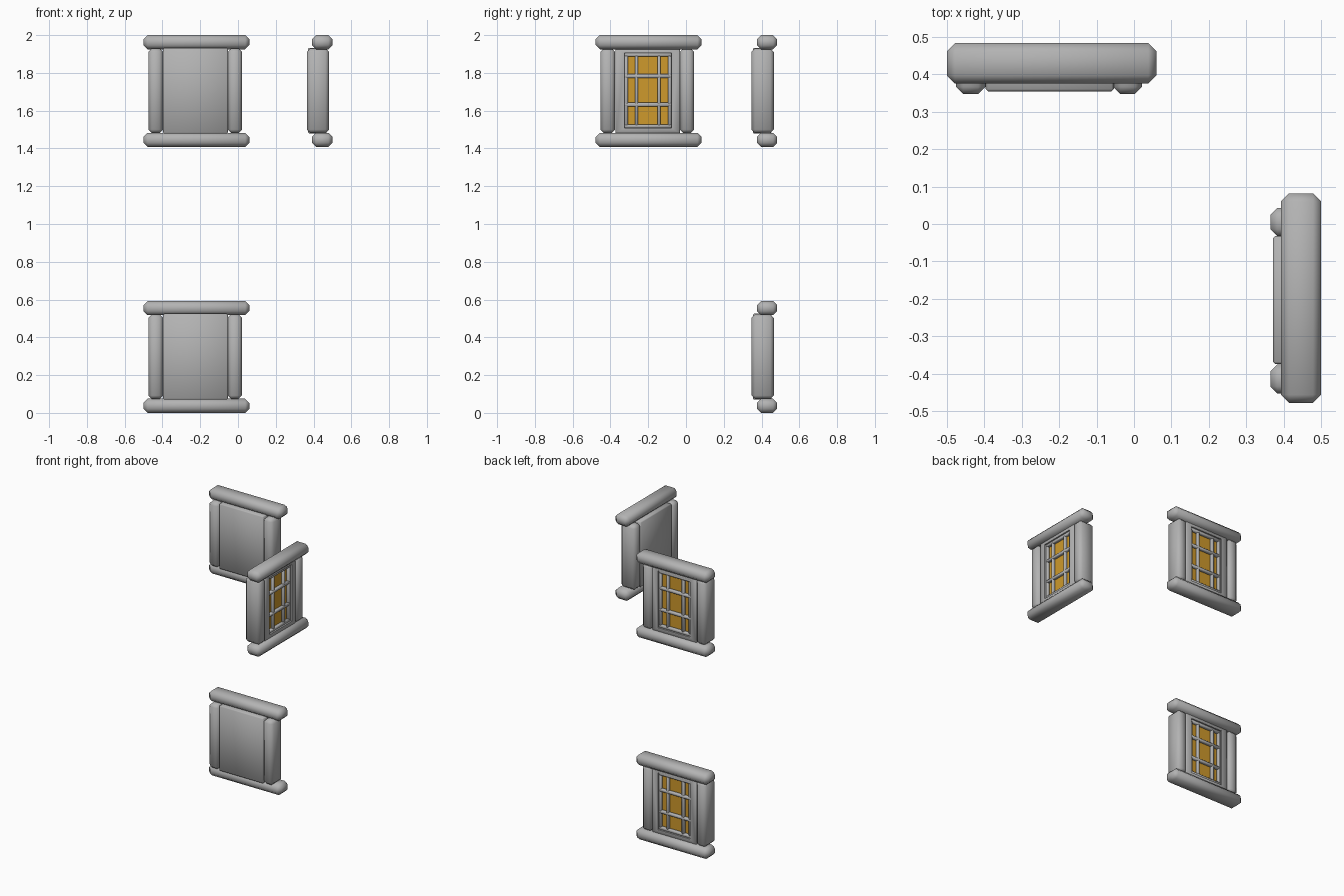
import bpy, bmesh, math
from mathutils import Matrix

if "Cube" in bpy.data.objects:
    bpy.data.objects.remove(bpy.data.objects["Cube"], do_unlink=True)


def material(name, rgb):
    mat = bpy.data.materials.new(name)
    mat.use_nodes = True
    color = (*rgb, 1)
    mat.diffuse_color = color
    bsdf = next(n for n in mat.node_tree.nodes if n.type == 'BSDF_PRINCIPLED')
    bsdf.inputs["Base Color"].default_value = color
    return mat


STONE = material("grey stone", (0.45, 0.45, 0.45))
GLASS = material("amber glass", (0.62, 0.32, 0.025))


def add_box(bm, u, d, z):
    """Box from (min, max) ranges along width, depth and height."""
    ranges = (u, d, z)
    verts = bmesh.ops.create_cube(bm, size=1)["verts"]
    for v in verts:
        v.co = [r[0] if c < 0 else r[1] for c, r in zip(v.co, ranges)]
    return verts


def finish(bm, name, place, mat, bevel=0):
    """Chamfer the corners, place the part and make an object of it."""
    if bevel:
        edges = [e for e in bm.edges if e.calc_face_angle(0) > 0.5]
        bmesh.ops.bevel(bm, geom=edges, offset=bevel, segments=1,
                        profile=0.5, affect='EDGES', clamp_overlap=True)
    bm.transform(place)
    bmesh.ops.recalc_face_normals(bm, faces=bm.faces[:])
    mesh = bpy.data.meshes.new(name)
    bm.to_mesh(mesh)
    bm.free()
    mesh.materials.append(mat)
    for p in mesh.polygons:
        p.use_smooth = True
    mesh.set_sharp_from_angle(angle=math.radians(60))
    bpy.context.collection.objects.link(bpy.data.objects.new(name, mesh))


def box_part(name, place, mat, bevel, u, d, z):
    bm = bmesh.new()
    add_box(bm, u, d, z)
    finish(bm, name, place, mat, bevel)


# Window opening: width and height ranges, and recess floor depth
OPEN_U, OPEN_Z, FLOOR = (-0.127, 0.121), (0.10, 0.497), 0.422


def wall_panel(name, place):
    """Flat wall panel with a recessed opening on its outer side."""
    bm = bmesh.new()
    add_box(bm, (-0.176, 0.166), (0.354, 0.452), (0.07, 0.525))
    outer = max(bm.faces, key=lambda f: f.calc_center_median().y)
    bmesh.ops.inset_region(bm, faces=[outer], thickness=0.02)
    mid = outer.calc_center_median()
    for v in outer.verts:
        v.co.x = OPEN_U[v.co.x > mid.x]
        v.co.z = OPEN_Z[v.co.z > mid.z]
    bmesh.ops.inset_region(bm, faces=[outer], thickness=0.001)
    for v in outer.verts:
        v.co.y = FLOOR
    finish(bm, name, place, STONE, 0.006)


def window_block(prefix, place):
    # Sill and lintel beams
    for part, z in (("sill", (0, 0.075)), ("lintel", (0.517, 0.592))):
        box_part(f"{prefix}_{part}", place, STONE, 0.022,
                 (-0.28, 0.28), (0.375, 0.483), z)
    # Side posts
    for part, u in (("near_post", (-0.255, -0.177)), ("far_post", (0.165, 0.241))):
        box_part(f"{prefix}_{part}", place, STONE, 0.019,
                 u, (0.347, 0.465), (0.073, 0.522))
    wall_panel(f"{prefix}_wall_panel", place)
    # Glass sheet at the bottom of the recess
    box_part(f"{prefix}_glass", place, GLASS, 0,
             (-0.122, 0.116), (FLOOR - 0.002, FLOOR + 0.004), (0.105, 0.492))
    # Lattice of glazing bars
    for i, u in enumerate((-0.118, -0.064, 0.055, 0.111)):
        box_part(f"{prefix}_upright_bar_{i + 1}", place, STONE, 0.004,
                 (u - 0.009, u + 0.009), (FLOOR, 0.444), OPEN_Z)
    for i, z in enumerate((0.11, 0.224, 0.375, 0.488)):
        box_part(f"{prefix}_cross_bar_{i + 1}", place, STONE, 0.004,
                 OPEN_U, (FLOOR, 0.445), (z - 0.01, z + 0.01))


# Two windows face the back; one, mirrored across the diagonal, faces the left
UPPER = 1.408
SWAP = Matrix(((0, 1, 0, 0), (1, 0, 0, 0), (0, 0, 1, 0), (0, 0, 0, 1)))
window_block("lower_back", Matrix.Translation((-0.22, 0, 0)))
window_block("upper_back", Matrix.Translation((-0.22, 0, UPPER)))
window_block("upper_left", Matrix.Translation((0.017, -0.198, UPPER)) @ SWAP)
